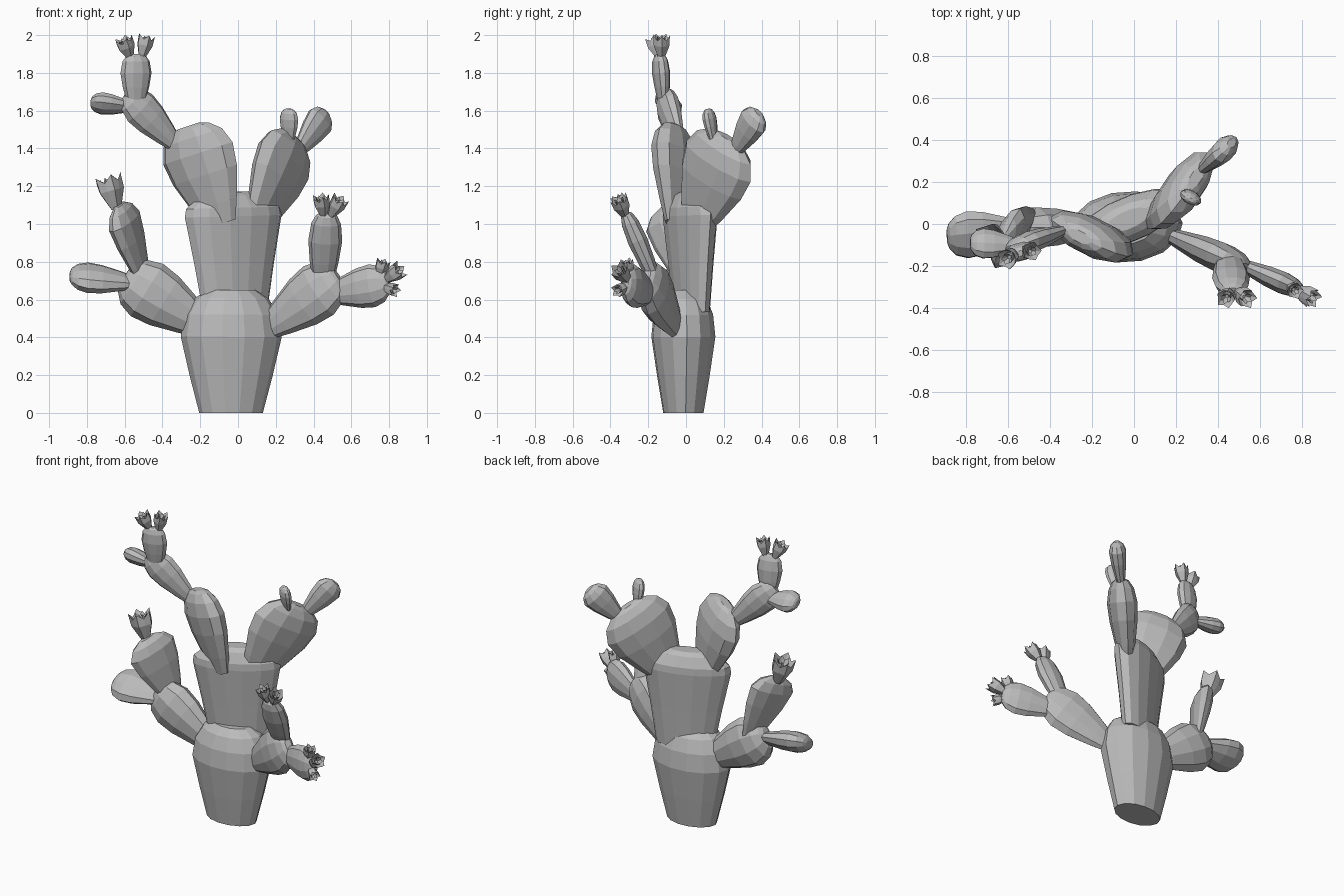
import bpy, bmesh, math
from mathutils import Vector

if "Cube" in bpy.data.objects:
    bpy.data.objects.remove(bpy.data.objects["Cube"], do_unlink=True)

grey = bpy.data.materials.new("plain_grey")
grey.use_nodes = True
grey.diffuse_color = (0.5, 0.5, 0.5, 1)
grey.node_tree.nodes["Principled BSDF"].inputs["Base Color"].default_value = (0.5, 0.5, 0.5, 1)

# Outlines from root to tip as (share of length, share of full width)
PAD = [(0, .42), (.2, .64), (.5, .92), (.72, 1), (.88, .84), (.97, .55), (1, .3)]
STUB = [(0, .6), (.3, .85), (.6, 1), (.85, .87), (.96, .62), (1, .3)]
FAN = [(0, .32), (.25, .6), (.55, .88), (.8, 1), (.93, .75), (1, .35)]
LOWER = [(0, .63), (.3, .82), (.62, 1), (.8, .93), (.93, .74), (1, .48)]
UPPER = [(0, .66), (.4, .82), (.8, 1), (.87, .97), (.97, .68), (1, .4)]


def finish(bm, name):
    bmesh.ops.recalc_face_normals(bm, faces=bm.faces)
    mesh = bpy.data.meshes.new(name)
    bm.to_mesh(mesh)
    bm.free()
    mesh.materials.append(grey)
    obj = bpy.data.objects.new(name, mesh)
    bpy.context.collection.objects.link(obj)


def frame(root, tip, across):
    root, axis = Vector(root), Vector(tip) - Vector(root)
    up = axis.normalized()
    side = Vector(across)
    side = (side - up * side.dot(up)).normalized()
    return root, axis, side, up.cross(side)


def bridge(bm, a, b):
    n = len(a)
    for i in range(n):
        bm.faces.new((a[i], a[(i + 1) % n], b[(i + 1) % n], b[i]))


def pad(name, root, tip, across, width, thick, outline=PAD, sides=10):
    """Flattened, faceted cactus pad lofted through elliptical rings."""
    root, axis, side, face = frame(root, tip, across)
    bm = bmesh.new()
    rings = []
    for t, w in outline:
        ring = []
        for i in range(sides):
            a = math.tau * i / sides
            ring.append(bm.verts.new(root + axis * t + side * (width * w * math.cos(a))
                                     + face * (thick * w * math.sin(a))))
        rings.append(ring)
    for a, b in zip(rings, rings[1:]):
        bridge(bm, a, b)
    bm.faces.new(rings[0])
    bm.faces.new(rings[-1])
    finish(bm, name)


def flower(name, root, tip, radius, petals=5):
    """Cup with pointed petals around a smaller inner bud."""
    root, axis, side, face = frame(root, tip, (.3, 1, .2))
    bm = bmesh.new()

    def ring(t, r, turn, dip):
        n = petals * 2
        out = []
        for i in range(n):
            a = math.tau * (i / n + turn)
            low = i % 2
            rr = radius * r * (1 - .15 * low)
            out.append(bm.verts.new(root + axis * (t - dip * low)
                                    + (side * math.cos(a) + face * math.sin(a)) * rr))
        return out

    # outer cup, then inner bud
    for layers, turn in (([(0, .38, 0), (.55, .95, 0), (1, 1, .2), (.5, .5, 0)], 0),
                         ([(.4, .4, 0), (.95, .55, .15), (.6, .2, 0)], .1)):
        rings = [ring(t, r, turn, dip) for t, r, dip in layers]
        for a, b in zip(rings, rings[1:]):
            bridge(bm, a, b)
        bm.faces.new(rings[0])
        bm.faces.new(rings[-1])
    finish(bm, name)


# Trunk
pad("lower_trunk", (-.037, -.014, 0), (-.035, -.014, .65), (1, .07, 0), .268, .17, LOWER, 14)
pad("upper_trunk", (-.015, .03, .53), (-.028, .02, 1.17), (.92, .39, 0), .278, .108, UPPER, 14)

# Right-hand arm
pad("right_arm", (-.18, -.01, .46), (-.6, -.02, .725), (0, 0, 1), .163, .1)
pad("right_arm_side_pad", (-.55, -.03, .69), (-.89, -.06, .725), (-.13, .88, .46), .125, .068)
pad("right_arm_top_pad", (-.49, .02, .68), (-.63, -.09, 1.1), (.45, .9, 0), .165, .062, FAN)

# Left-hand arm
pad("left_arm", (.16, -.05, .45), (.53, -.21, .725), (0, 0, 1), .155, .075)
pad("left_arm_side_pad", (.48, -.18, .63), (.8, -.32, .69), (0, 0, 1), .115, .055)
pad("left_arm_top_pad", (.45, -.16, .69), (.47, -.32, 1.06), (1, 0, 0), .09, .055, STUB)

# Upper right-hand branch
pad("right_branch", (-.09, -.06, 1.0), (-.26, -.06, 1.52), (.9, -.42, 0), .215, .09)
pad("right_branch_middle", (-.33, -.03, 1.42), (-.59, -.12, 1.69), (.6, .25, .6), .1, .055)
pad("right_branch_lobe", (-.56, -.1, 1.62), (-.78, -.09, 1.645), (0, .85, -.5), .08, .052)
pad("right_branch_top", (-.54, -.12, 1.65), (-.54, -.14, 1.9), (.95, .25, 0), .085, .045, STUB)

# Upper left-hand branch
pad("left_branch", (.1, .05, 1.0), (.295, .22, 1.46), (.6, .8, 0), .23, .092)
pad("left_branch_lobe", (.31, .25, 1.37), (.465, .385, 1.59), (.7, .7, 0), .092, .055, FAN)
pad("left_branch_bud", (.27, .15, 1.42), (.27, .115, 1.61), (.85, -.45, 0), .055, .032)

# Flowers
for i, (root, tip, radius) in enumerate([
    ((-.57, -.14, 1.88), (-.61, -.17, 1.985), .05),
    ((-.51, -.13, 1.88), (-.485, -.13, 2.0), .046),
    ((-.645, -.07, 1.08), (-.695, -.07, 1.255), .075),
    ((.455, -.32, 1.04), (.435, -.36, 1.15), .046),
    ((.49, -.32, 1.04), (.545, -.36, 1.14), .048),
    ((.745, -.3, .72), (.77, -.32, .81), .04),
    ((.775, -.31, .7), (.865, -.36, .765), .048),
    ((.765, -.31, .67), (.84, -.37, .645), .036),
]):
    flower(f"flower_{i + 1}", root, tip, radius)
